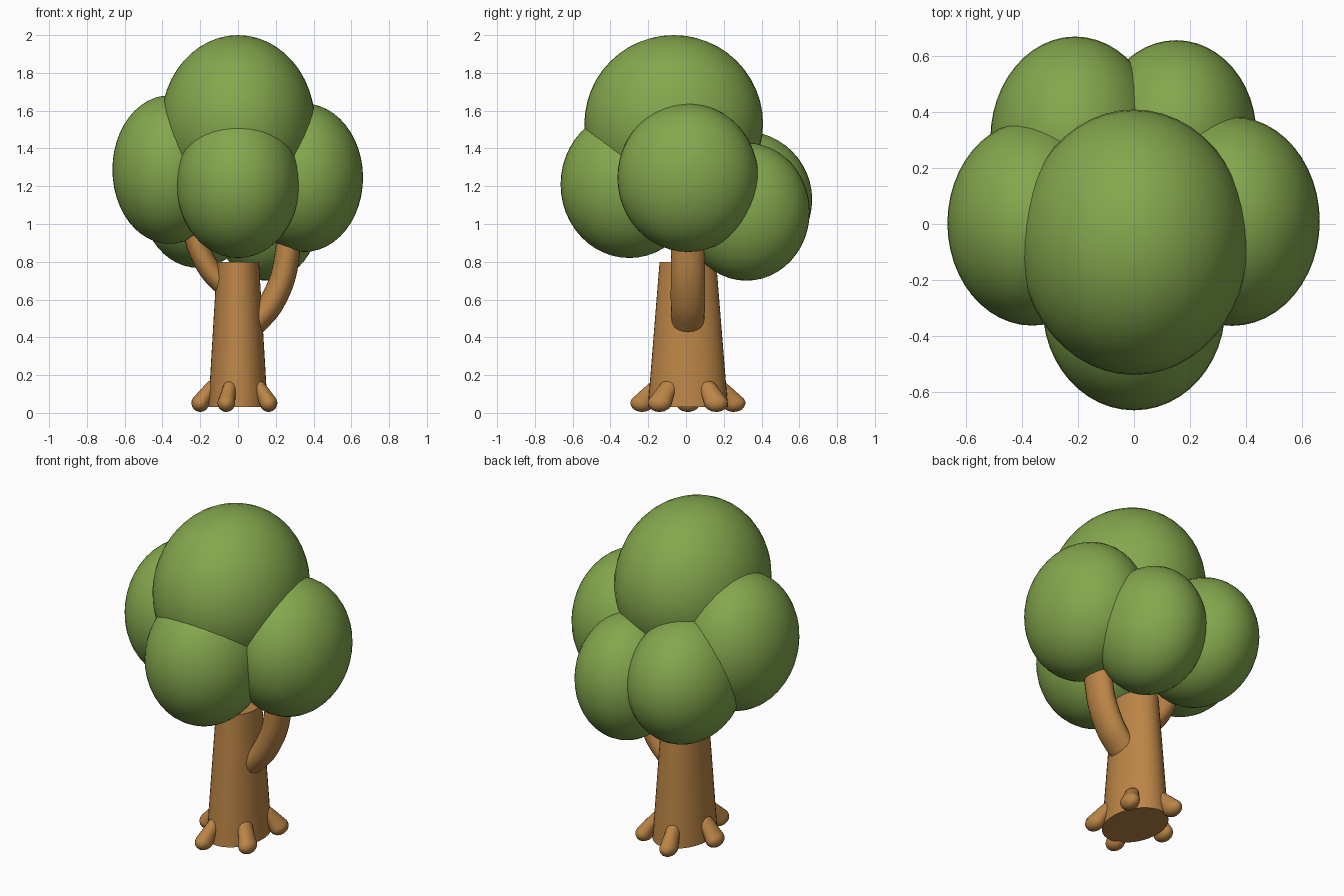
import bpy, bmesh, math
from mathutils import Vector, Matrix

cube = bpy.data.objects.get("Cube")
if cube:
    bpy.data.objects.remove(cube, do_unlink=True)

DEPTH = 1.35   # trunk, branches and roots are wider from front to back
MID_Y = 0.01


def material(name, rgb):
    m = bpy.data.materials.new(name)
    m.use_nodes = True
    m.diffuse_color = (*rgb, 1)
    m.node_tree.nodes["Principled BSDF"].inputs["Base Color"].default_value = (*rgb, 1)
    return m


green = material("leaf green", (0.23, 0.39, 0.075))
brown = material("bark brown", (0.50, 0.235, 0.062))


def finish(bm, name, mat, location=(0, 0, 0), scale=(1, 1, 1)):
    bmesh.ops.recalc_face_normals(bm, faces=bm.faces)
    bmesh.ops.transform(bm, matrix=Matrix.Diagonal((*scale, 1)), verts=bm.verts)
    mesh = bpy.data.meshes.new(name)
    bm.to_mesh(mesh)
    bm.free()
    mesh.materials.append(mat)
    ob = bpy.data.objects.new(name, mesh)
    ob.location = location
    bpy.context.collection.objects.link(ob)
    bpy.ops.object.select_all(action='DESELECT')
    ob.select_set(True)
    bpy.context.view_layer.objects.active = ob
    bpy.ops.object.shade_smooth_by_angle(angle=math.radians(40))
    return ob


def clump(name, location, radii):
    bm = bmesh.new()
    bmesh.ops.create_uvsphere(bm, u_segments=48, v_segments=24, radius=1)
    finish(bm, name, green, location, radii)


def smooth_path(points, steps=6):
    """Catmull-Rom curve through (x, y, z, radius) points."""
    pts = [Vector(p) for p in points]
    pts = [2 * pts[0] - pts[1]] + pts + [2 * pts[-1] - pts[-2]]
    out = []
    for a, b, c, d in zip(pts, pts[1:], pts[2:], pts[3:]):
        for i in range(steps):
            t = i / steps
            out.append((2 * b + (c - a) * t + (2 * a - 5 * b + 4 * c - d) * t ** 2
                        + (3 * b - a - 3 * c + d) * t ** 3) / 2)
    return out + [pts[-2]]


def limb(name, points, sides=20):
    """Tapered tube along a path, with a round end at each tip."""
    path = smooth_path(points)
    centres = [p.to_3d() for p in path]
    radii = [p[3] for p in path]
    first, last = (centres[0] - centres[1]).normalized(), (centres[-1] - centres[-2]).normalized()
    angles = [math.radians(a) for a in (20, 40, 60, 80)]
    head = [(centres[0] + first * radii[0] * math.sin(a), radii[0] * math.cos(a)) for a in angles]
    tail = [(centres[-1] + last * radii[-1] * math.sin(a), radii[-1] * math.cos(a)) for a in angles]
    rings = head[::-1] + list(zip(centres, radii)) + tail
    bm = bmesh.new()
    loops = []
    for i, (c, r) in enumerate(rings):
        along = rings[min(i + 1, len(rings) - 1)][0] - rings[max(i - 1, 0)][0]
        along.normalize()
        side = Vector((-centres[-1].y, centres[-1].x, 0)).normalized()
        side = (side - along * side.dot(along)).normalized()
        up = along.cross(side)
        loops.append([bm.verts.new(c + r * (side * math.cos(k * math.tau / sides)
                                            + up * math.sin(k * math.tau / sides)))
                      for k in range(sides)])
    for lo, hi in zip(loops, loops[1:]):
        for k in range(sides):
            n = (k + 1) % sides
            bm.faces.new((lo[k], lo[n], hi[n], hi[k]))
    bm.faces.new(loops[0])
    bm.faces.new(loops[-1])
    finish(bm, name, brown, (0, MID_Y, 0), (1, DEPTH, 1))


# Leaf clumps
clump("top_leaves", (0, -0.065, 1.53), (0.408, 0.473, 0.47))
clump("left_leaves", (0.35, 0.01, 1.245), (0.312, 0.373, 0.393))
clump("right_leaves", (-0.363, 0.003, 1.288), (0.302, 0.365, 0.393))
clump("front_leaves", (0, -0.30, 1.21), (0.325, 0.364, 0.39))
clump("back_left_leaves", (0.15, 0.32, 1.065), (0.286, 0.335, 0.365))
clump("back_right_leaves", (-0.21, 0.302, 1.13), (0.302, 0.366, 0.362))

# Trunk
bm = bmesh.new()
bmesh.ops.create_cone(bm, cap_ends=True, segments=40, radius1=0.157, radius2=0.111, depth=0.77)
finish(bm, "trunk", brown, (0, MID_Y, 0.415), (1, DEPTH, 1))

# Branches
limb("left_branch", [(0.09, 0, 0.475, 0.064), (0.17, 0, 0.57, 0.067),
                     (0.235, 0, 0.71, 0.067), (0.265, 0, 0.87, 0.066), (0.28, 0, 1.0, 0.06)])
limb("right_branch", [(-0.06, 0, 0.66, 0.055), (-0.14, 0, 0.745, 0.058),
                      (-0.20, 0, 0.85, 0.058), (-0.245, 0, 0.98, 0.055)])

# Five roots, evenly spread around the trunk foot
for i in range(5):
    a = math.pi + i * math.tau / 5
    c, s = math.cos(a), math.sin(a)
    limb(f"root_{i + 1}", [(r * c, r * s * 0.94, z, w) for r, z, w in
                           ((0.138, 0.135, 0.036), (0.170, 0.095, 0.040), (0.200, 0.052, 0.047))], 16)
